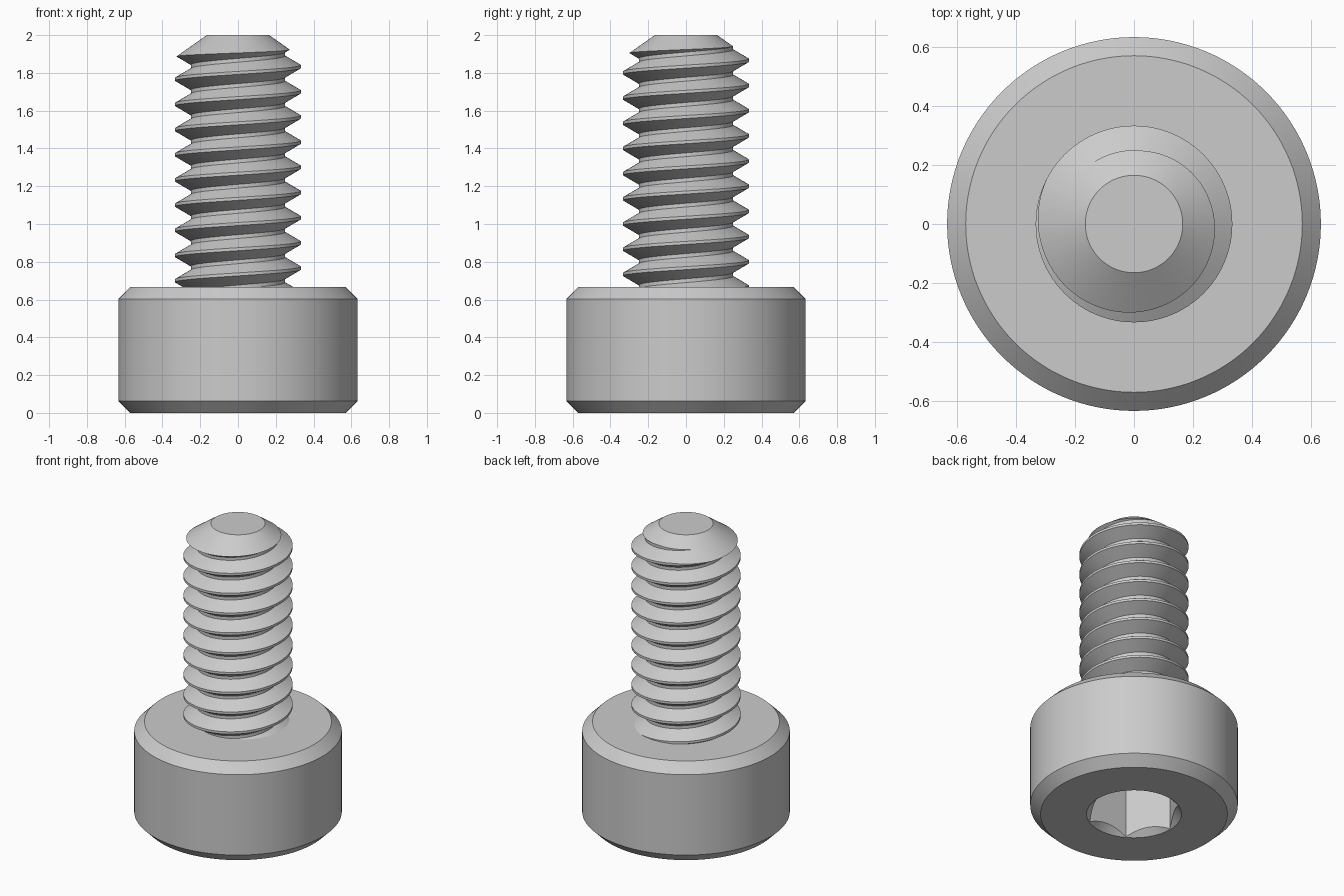
import bpy, bmesh, math

cube = bpy.data.objects.get("Cube")
if cube:
    bpy.data.objects.remove(cube, do_unlink=True)

SEG = 128
PITCH = 0.4 / 3
CREST, ROOT = 0.333, 0.25
HEAD_R, HEAD_H, BEVEL = 0.633, 0.667, 0.063

steel = bpy.data.materials.new("steel_grey")
steel.use_nodes = True
steel.diffuse_color = (0.6, 0.6, 0.6, 1)
steel.node_tree.nodes["Principled BSDF"].inputs["Base Color"].default_value = (0.6, 0.6, 0.6, 1)


def add_object(name, bm):
    bmesh.ops.recalc_face_normals(bm, faces=bm.faces)
    mesh = bpy.data.meshes.new(name)
    bm.to_mesh(mesh)
    bm.free()
    obj = bpy.data.objects.new(name, mesh)
    mesh.materials.append(steel)
    bpy.context.collection.objects.link(obj)
    return obj


def revolve(name, profile, sides=SEG):
    """Closed solid turned around z from (radius, height) points."""
    bm = bmesh.new()
    rings = []
    for r, z in profile:
        rings.append([bm.verts.new((r * math.cos(math.tau * j / sides),
                                    r * math.sin(math.tau * j / sides), z))
                      for j in range(sides)])
    for low, high in zip(rings, rings[1:]):
        for j in range(sides):
            k = (j + 1) % sides
            bm.faces.new((low[j], low[k], high[k], high[j]))
    bm.faces.new(rings[0])
    bm.faces.new(rings[-1])
    return add_object(name, bm)


def cut(obj, cutter, operation):
    cutter.hide_render = True
    mod = obj.modifiers.new("cut", "BOOLEAN")
    mod.operation, mod.solver, mod.object = operation, "EXACT", cutter
    bpy.context.view_layer.objects.active = obj
    bpy.ops.object.modifier_apply(modifier=mod.name)
    bpy.data.objects.remove(cutter, do_unlink=True)


def smooth(obj):
    bpy.ops.object.select_all(action="DESELECT")
    obj.select_set(True)
    bpy.context.view_layer.objects.active = obj
    bpy.ops.object.shade_smooth_by_angle(angle=math.radians(25))


# Head: bevelled cylinder with a countersunk hexagon socket underneath
head = revolve("socket_head", [(HEAD_R - BEVEL, 0), (HEAD_R, BEVEL),
                               (HEAD_R, HEAD_H - BEVEL), (HEAD_R - BEVEL, HEAD_H)])
cut(head, revolve("hex_cutter", [(0.287, -0.1), (0.287, 0.34)], 6), "DIFFERENCE")
cut(head, revolve("countersink_cutter", [(0.34, -0.05), (0.23, 0.06)]), "DIFFERENCE")
smooth(head)

# Shank: right-handed helical thread, each column rising by one pitch per turn
base, turns = 0.1 + 2 * PITCH, 14
crest_half, root_half = 0.008, 0.01
tooth = [(CREST, -crest_half), (CREST, crest_half),
         (ROOT, PITCH / 2 - root_half), (ROOT, PITCH / 2 + root_half)]
rows = turns * len(tooth)
bm = bmesh.new()
columns = []
for j in range(SEG):
    a = math.tau * j / SEG
    columns.append([bm.verts.new((r * math.cos(a), r * math.sin(a),
                                  base + PITCH * (m + j / SEG) + dz))
                    for m in range(turns) for r, dz in tooth])
for j in range(SEG):
    here = columns[j]
    beside = columns[j + 1] if j + 1 < SEG else columns[0][len(tooth):]
    for i in range(min(len(here), len(beside)) - 1):
        bm.faces.new((here[i], beside[i], beside[i + 1], here[i + 1]))

# Close both ends with fans
ends = [bm.verts.new((0, 0, base + PITCH / 2)),
        bm.verts.new((0, 0, base + PITCH * (turns - 0.5)))]
for edge in [e for e in bm.edges if e.is_boundary]:
    centre = ends[0] if edge.verts[0].co.z < 1 else ends[1]
    bm.faces.new((edge.verts[0], edge.verts[1], centre))
shank = add_object("threaded_shank", bm)

# Trim the shank inside the head and to a conical tip
cut(shank, revolve("tip_trimmer", [(0.45, 0.6), (0.45, 1.8), (0.165, 2)]), "INTERSECT")
smooth(shank)
